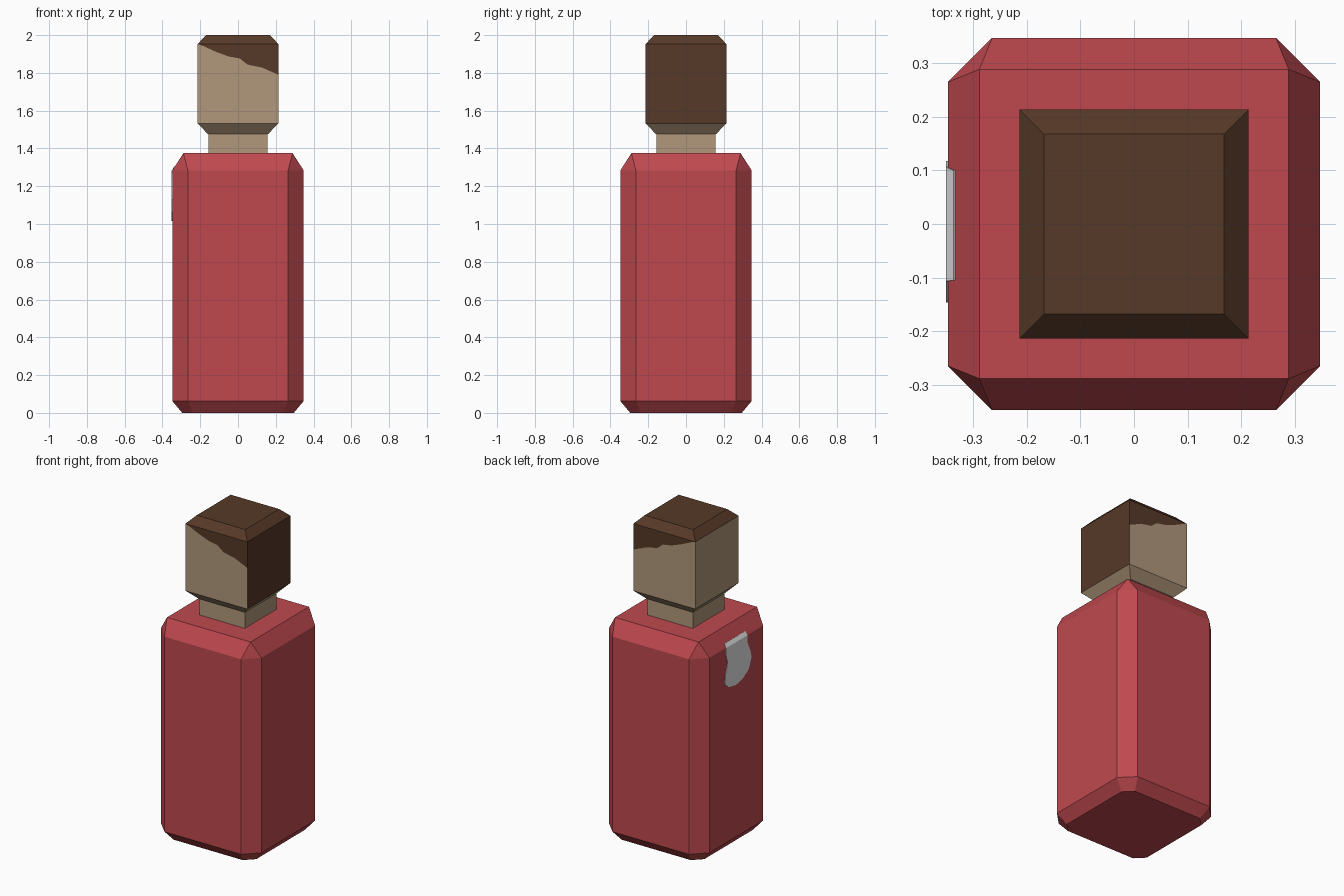
import bpy, bmesh

if "Cube" in bpy.data.objects:
    bpy.data.objects.remove(bpy.data.objects["Cube"])


def material(name, r, g, b):
    lin = [((c / 255 + 0.055) / 1.055) ** 2.4 for c in (r, g, b)]
    m = bpy.data.materials.new(name)
    m.diffuse_color = (*lin, 1)
    m.use_nodes = True
    m.node_tree.nodes["Principled BSDF"].inputs["Base Color"].default_value = m.diffuse_color
    return m


RED = material("red cloth", 191, 73, 79)
SKIN = material("tan skin", 177, 151, 123)
HAIR = material("brown hair", 86, 57, 39)
GREY = material("pale grey", 230, 230, 230)


def ring(h, c, z):
    """Square of half width h whose corners are cut back to c."""
    return [(h, -c, z), (h, c, z), (c, h, z), (-c, h, z),
            (-h, c, z), (-h, -c, z), (-c, -h, z), (c, -h, z)]


def loft(rings):
    """Closed solid through rings of (half width, corner, height)."""
    bm = bmesh.new()
    loops = [[bm.verts.new(p) for p in ring(*r)] for r in rings]
    for a, b in zip(loops, loops[1:]):
        for i in range(8):
            j = (i + 1) % 8
            bm.faces.new((a[i], a[j], b[j], b[i]))
    bm.faces.new(loops[0][::-1])
    bm.faces.new(loops[-1])
    bmesh.ops.remove_doubles(bm, verts=bm.verts, dist=1e-5)
    bmesh.ops.recalc_face_normals(bm, faces=bm.faces)
    bm.normal_update()
    return bm


def finish(bm, name, *mats):
    me = bpy.data.meshes.new(name)
    bm.to_mesh(me)
    bm.free()
    for m in mats:
        me.materials.append(m)
    ob = bpy.data.objects.new(name, me)
    bpy.context.collection.objects.link(ob)
    return ob


# Body block with cut corners
finish(loft([(0.295, 0.24, 0), (0.348, 0.265, 0.063),
             (0.348, 0.265, 1.283), (0.289, 0.289, 1.375)]), "body", RED)

# Neck
finish(loft([(0.157, 0.157, 1.37), (0.157, 0.157, 1.485)]), "neck", SKIN)

# Head, with the hairline cut into both y sides
H, TOP, LOW = 0.214, 1.953, 1.79
bm = loft([(0.16, 0.16, 1.477), (H, H, 1.533), (H, H, TOP), (0.168, 0.168, 2)])
hairline = [(-0.185, 1.943), (-0.12, 1.913), (-0.05, 1.887), (0.01, 1.876),
            (0.05, 1.844), (0.127, 1.828)]
for s in (-1, 1):
    face = next(f for f in bm.faces if f.normal.y * s > 0.9)
    corner = next(v for v in face.verts if v.co.x < 0 and v.co.z > 1.9)
    edge = next(e for e in face.edges if all(v.co.x > 0.1 for v in e.verts))
    _, low = bmesh.utils.edge_split(edge, edge.verts[0], 0.5)
    low.co.z = LOW
    bmesh.utils.face_split(face, corner, low,
                           coords=[(x, s * H, z) for x, z in hairline])
bm.normal_update()
for f in bm.faces:
    hair = f.normal.x > 0.9 or all(v.co.z > 1.6 for v in f.verts)
    f.material_index = 1 if hair else 0
finish(bm, "head", SKIN, HAIR)

# Pale patch on the -x side, folded over the sloped shoulder
outline = [(-0.107, 1.283), (-0.108, 1.235), (-0.137, 1.175), (-0.147, 1.13),
           (-0.118, 1.065), (-0.06, 1.03), (0.01, 1.015), (0.08, 1.03),
           (0.118, 1.06), (0.108, 1.127), (0.088, 1.185), (0.106, 1.24),
           (0.106, 1.283)]
bm = bmesh.new()
vs = [bm.verts.new((-0.351, y, z)) for y, z in outline]
up = [bm.verts.new((-0.337, y, 1.306)) for y in (0.1, -0.105)]
bm.faces.new(vs)
bm.faces.new((vs[0], vs[-1], up[0], up[1]))
bmesh.ops.recalc_face_normals(bm, faces=bm.faces)
bm.normal_update()
if bm.faces[:][0].normal.x > 0:
    bmesh.ops.reverse_faces(bm, faces=bm.faces)
patch = finish(bm, "chest_patch", GREY)
mod = patch.modifiers.new("thickness", "SOLIDIFY")
mod.thickness = 0.003
mod.offset = -1
